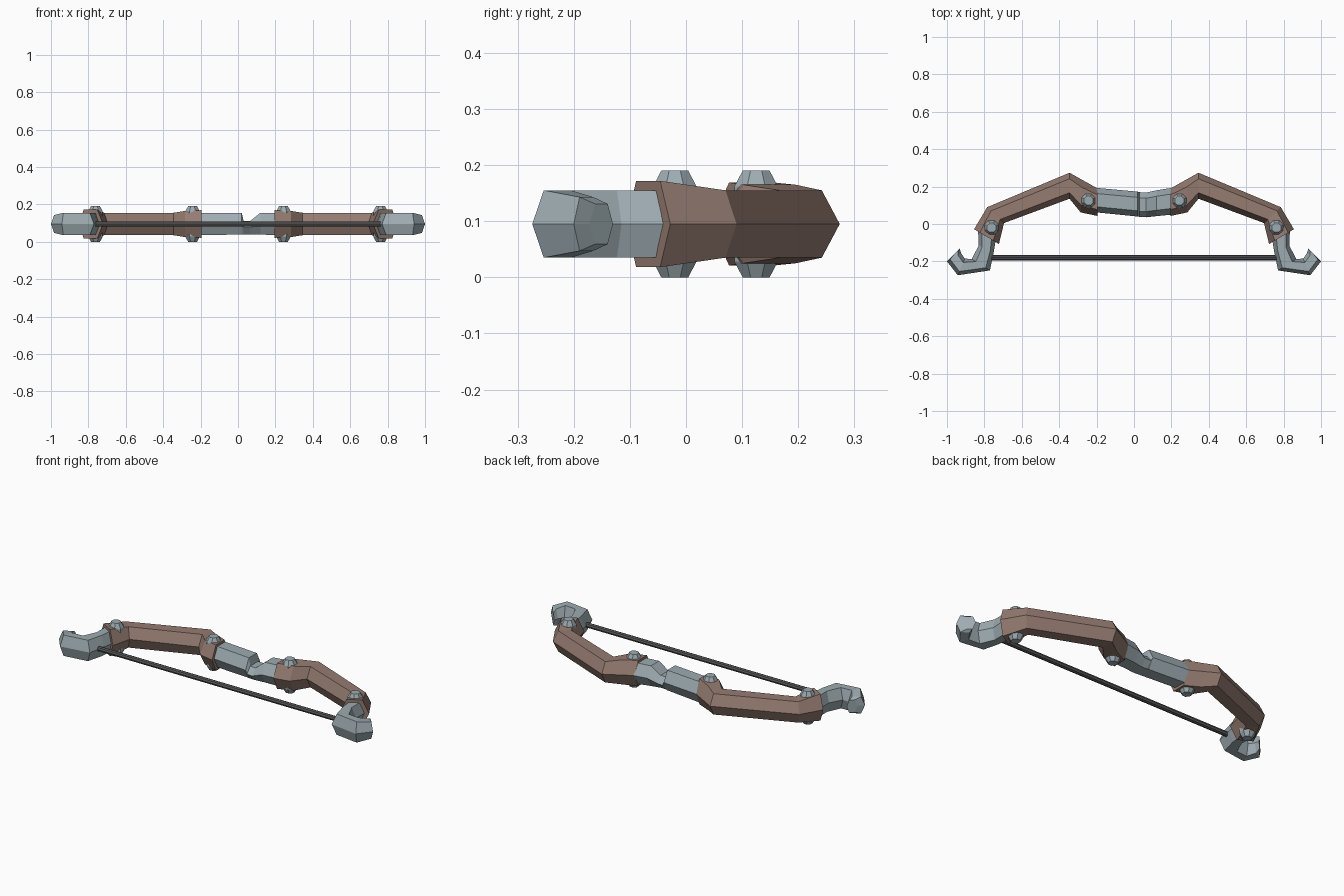
import bpy, bmesh, math

if "Cube" in bpy.data.objects:
    bpy.data.objects.remove(bpy.data.objects["Cube"])

ZC = 0.095  # height of the bow's mid plane


def material(name, rgb):
    m = bpy.data.materials.new(name)
    m.diffuse_color = (*rgb, 1)
    m.use_nodes = True
    m.node_tree.nodes["Principled BSDF"].inputs["Base Color"].default_value = m.diffuse_color
    return m


WOOD = material("brown_wood", (0.30, 0.20, 0.165))
METAL = material("blue_grey_metal", (0.34, 0.41, 0.44))
CORD = material("dark_cord", (0.10, 0.10, 0.105))


def finish(name, bm, mat):
    bmesh.ops.recalc_face_normals(bm, faces=bm.faces)
    me = bpy.data.meshes.new(name)
    bm.to_mesh(me)
    bm.free()
    me.materials.append(mat)
    ob = bpy.data.objects.new(name, me)
    bpy.context.collection.objects.link(ob)
    return ob


def loft(name, rings, mat):
    """Join closed rings of points and cap both ends."""
    bm = bmesh.new()
    vs = [[bm.verts.new(p) for p in r] for r in rings]
    n = len(vs[0])
    for a, b in zip(vs, vs[1:]):
        for i in range(n):
            j = (i + 1) % n
            bm.faces.new((a[i], a[j], b[j], b[i]))
    bm.faces.new(vs[0])
    bm.faces.new(vs[-1])
    return finish(name, bm, mat)


def hexagon(outer, inner, top, bottom=None, side=1, inset=0.23):
    """Six-sided section with points at outer/inner and flats above and below."""
    bottom = top if bottom is None else bottom
    mid = ZC + (top - bottom) / 2 if top < 0.03 else ZC

    def at(t, z):
        return (side * (outer[0] + (inner[0] - outer[0]) * t),
                outer[1] + (inner[1] - outer[1]) * t, z)
    return [at(0, mid), at(inset, ZC + top), at(1 - inset, ZC + top),
            at(1, mid), at(1 - inset, ZC - bottom), at(inset, ZC - bottom)]


def rivet(name, x, y):
    rings = [[(x + r * math.cos(math.tau * (i + .5) / 8),
               y + r * math.sin(math.tau * (i + .5) / 8), z) for i in range(8)]
             for r, z in ((.026, 0), (.042, .028), (.042, .162), (.026, .19))]
    loft(name, rings, METAL)


limb = [((.195, .19), (.195, .043), .074),
        ((.275, .235), (.285, .062), .070),
        ((.345, .274), (.345, .135), .060),
        ((.785, .09), (.695, .005), .060),
        ((.855, -.028), (.722, -.107), .077)]
tip = [((.835, -.005), (.735, -.06), .060),
       ((.83, -.115), (.75, -.15), .060),
       ((.868, -.187), (.77, -.248), .060),
       ((.905, -.185), (.942, -.274), .060),
       ((.925, -.155), (1.0, -.200), .048),
       ((.932, -.130), (.972, -.172), .036)]

for side, tag in ((-1, "left"), (1, "right")):
    # wooden limbs with flared sockets, metal hooked tips, rivets
    loft(tag + "_limb", [hexagon(o, i, h, side=side) for o, i, h in limb], WOOD)
    loft(tag + "_tip", [hexagon(o, i, h, side=side) for o, i, h in tip], METAL)
    rivet(tag + "_inner_rivet", side * .243, .125)
    rivet(tag + "_outer_rivet", side * .762, -.02)

# metal grip with the arrow notch cut in its upper side: x, outer y, inner y, top
grip = [(-.28, .20, .08, .060), (-.20, .193, .062, .060), (.02, .173, .040, .060),
        (.03, .170, .038, .016), (.065, .168, .036, .016),
        (.12, .180, .042, .060), (.20, .193, .050, .060), (.28, .20, .08, .060)]
loft("grip", [hexagon((x, o), (x, i), t, .06 if abs(x) > .15 else .056)
              if t > .03 else hexagon((x, o), (x, i), t, .055)
              for x, o, i, t in grip], METAL)

# bow string
string = [[(x, -.18 + .014 * math.cos(math.tau * i / 8),
            ZC + .014 * math.sin(math.tau * i / 8)) for i in range(8)]
          for x in (-.79, .79)]
loft("string", string, CORD)
